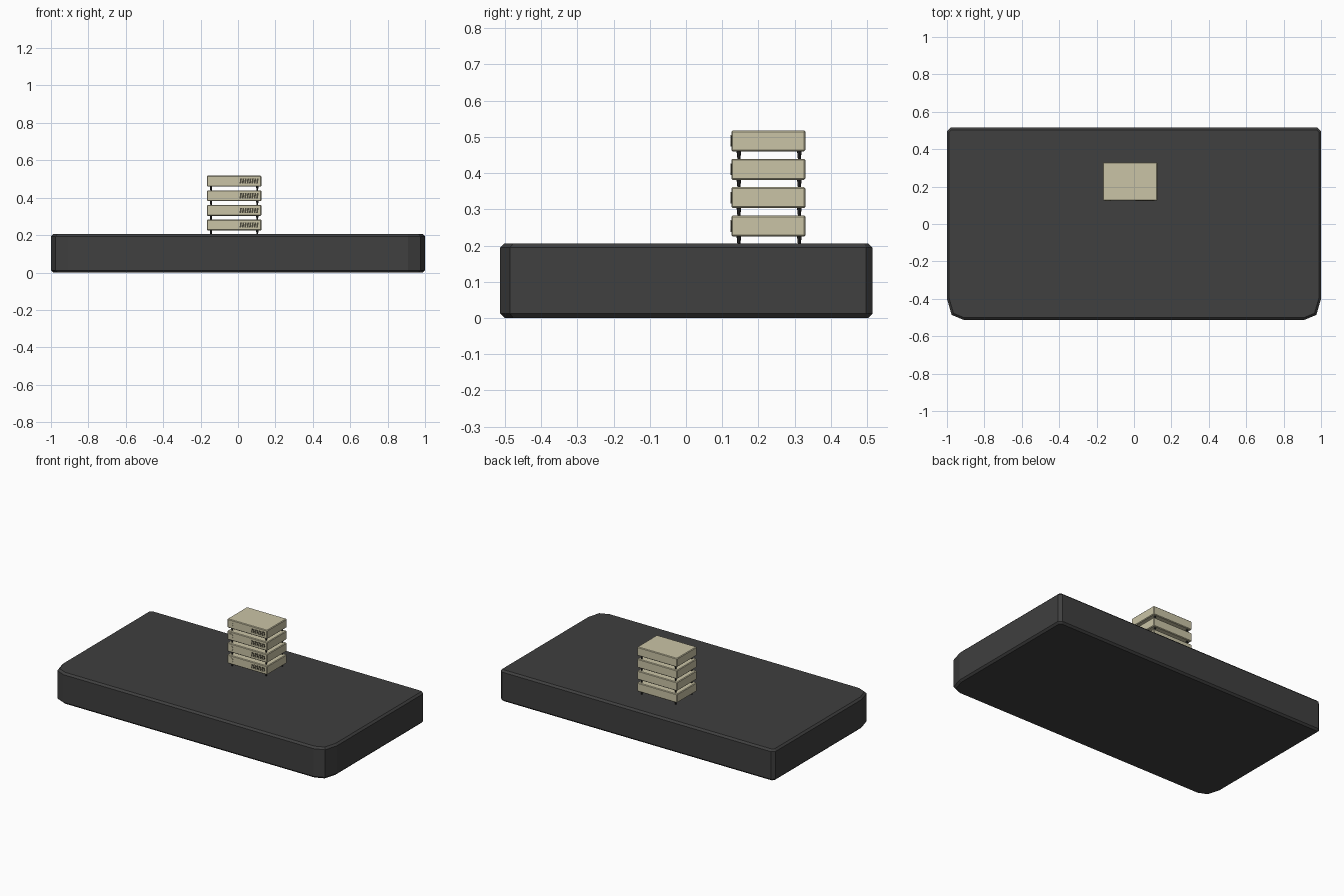
import bpy, bmesh, math

if "Cube" in bpy.data.objects:
    bpy.data.objects.remove(bpy.data.objects["Cube"])

def mat(name, c):
    m = bpy.data.materials.new(name)
    m.diffuse_color = (*c, 1)
    m.use_nodes = True
    m.node_tree.nodes["Principled BSDF"].inputs["Base Color"].default_value = m.diffuse_color
    return m

dark = mat("charcoal", (0.05, 0.05, 0.05))
beige = mat("warm beige", (0.59, 0.55, 0.38))
black = mat("dark foot", (0.025, 0.025, 0.025))
slot = mat("vent shadow", (0.07, 0.065, 0.045))

def finish(bm, name, m):
    bmesh.ops.recalc_face_normals(bm, faces=bm.faces)
    me = bpy.data.meshes.new(name)
    bm.to_mesh(me)
    bm.free()
    me.materials.append(m)
    ob = bpy.data.objects.new(name, me)
    bpy.context.collection.objects.link(ob)
    return ob

def bevel(ob, w, seg=1):
    b = ob.modifiers.new("bevel", "BEVEL")
    b.width, b.segments = w, seg
    b.limit_method = "ANGLE"
    b.angle_limit = math.radians(50)

def prism(bm, pts, axis, a, b):
    """Extrude a 2D outline along z or y between a and b."""
    place = (lambda p, d: (p[0], p[1], d)) if axis == "z" else (lambda p, d: (p[0], d, p[1]))
    lo = [bm.verts.new(place(p, a)) for p in pts]
    hi = [bm.verts.new(place(p, b)) for p in pts]
    bm.faces.new(lo)
    bm.faces.new(hi)
    for i in range(len(pts)):
        j = (i + 1) % len(pts)
        bm.faces.new((lo[i], lo[j], hi[j], hi[i]))

# Base slab: rounded front corners, small back chamfers
half = [(0.91, -0.513), (0.975, -0.486), (1.0, -0.40), (1.0, 0.497), (0.98, 0.515)]
bm = bmesh.new()
prism(bm, half + [(-x, y) for x, y in reversed(half)], "z", 0, 0.206)
# Chamfer the top and bottom rims
rims = [e for e in bm.edges if abs(e.verts[0].co.z - e.verts[1].co.z) < 1e-5]
bmesh.ops.recalc_face_normals(bm, faces=bm.faces)
bmesh.ops.bevel(bm, geom=rims, offset=0.012, segments=1, affect="EDGES")
finish(bm, "base_slab", dark)

# Stack of four units
X0, X1, Y0, Y1 = -0.166, 0.125, 0.125, 0.33
H = 0.058
for k in range(4):
    z = 0.225 + k * 0.0783
    zc = z + H / 2

    # Case
    bm = bmesh.new()
    prism(bm, [(X0, Y0), (X1, Y0), (X1, Y1), (X0, Y1)], "z", z, z + H)
    bevel(finish(bm, f"unit_case_{k+1}", beige), 0.004)

    # Tapered feet
    bm = bmesh.new()
    for x in (X0 + 0.022, X1 - 0.022):
        for y in (Y0 + 0.021, Y1 - 0.017):
            r = bmesh.ops.create_cone(bm, cap_ends=True, segments=8, radius1=0.004,
                                      radius2=0.0065, depth=0.024)
            bmesh.ops.translate(bm, verts=r["verts"], vec=(x, y, z - 0.010))
    finish(bm, f"unit_feet_{k+1}", black)

    # Round button
    bm = bmesh.new()
    prism(bm, [(-0.139 + 0.016 * math.cos(math.tau * i / 12),
                zc + 0.016 * math.sin(math.tau * i / 12)) for i in range(12)],
          "y", Y0 - 0.002, Y0 + 0.003)
    finish(bm, f"button_{k+1}", beige)

    # Slanted vent slots
    bm = bmesh.new()
    for i in range(8):
        x = 0.008 + i * 0.0127
        prism(bm, [(x, zc - 0.014), (x + 0.009, zc - 0.014),
                   (x + 0.013, zc + 0.014), (x + 0.004, zc + 0.014)],
              "y", Y0 - 0.001, Y0 + 0.003)
    finish(bm, f"vent_slots_{k+1}", slot)
